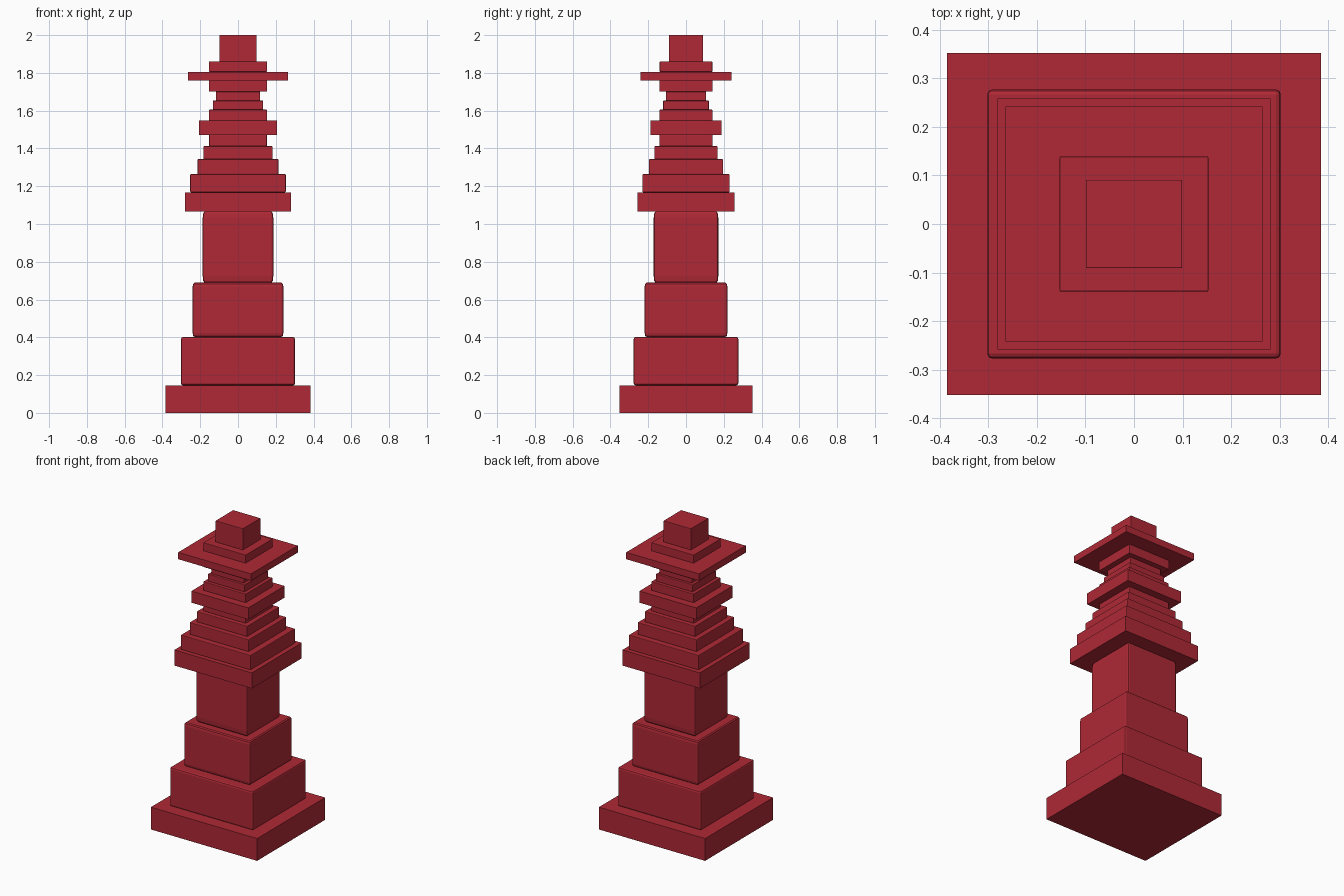
import bpy

if "Cube" in bpy.data.objects:
    bpy.data.objects.remove(bpy.data.objects["Cube"])

red = bpy.data.materials.new("red_stone")
red.diffuse_color = (0.43, 0.022, 0.036, 1)
red.use_nodes = True
red.node_tree.nodes["Principled BSDF"].inputs["Base Color"].default_value = red.diffuse_color


def tier(name, hx, hy, z0, z1, bevel=0.0, stretch=1.0):
    """Rectangular block; stretch makes the edge rounding taller than it is wide."""
    bpy.ops.mesh.primitive_cube_add(size=2, location=(0, 0, (z0 + z1) / 2))
    ob = bpy.context.object
    ob.name = name
    hz = (z1 - z0) / 2 / stretch
    for v in ob.data.vertices:
        v.co = (v.co.x * hx, v.co.y * hy, v.co.z * hz)
    ob.scale.z = stretch
    if bevel:
        m = ob.modifiers.new("soft_edges", "BEVEL")
        m.width = bevel
        m.segments = 2
    ob.data.materials.append(red)


# name, half width, half depth, top height, edge rounding, vertical stretch
tiers = [
    ("plinth", 0.385, 0.352, 0.146, 0, 1),
    ("lower_body", 0.302, 0.277, 0.402, 0.01, 1.2),
    ("middle_body", 0.240, 0.219, 0.689, 0.01, 2),
    ("upper_body", 0.187, 0.171, 1.066, 0.01, 3.5),
    ("main_cornice", 0.281, 0.258, 1.168, 0, 1),
    ("roof_step_1", 0.253, 0.231, 1.264, 0.004, 1),
    ("roof_step_2", 0.214, 0.196, 1.343, 0.004, 1),
    ("roof_step_3", 0.183, 0.167, 1.412, 0.004, 1),
    ("roof_step_4", 0.153, 0.140, 1.471, 0.003, 1),
    ("middle_cornice", 0.206, 0.188, 1.547, 0, 1),
    ("neck_step_1", 0.154, 0.140, 1.605, 0.003, 1),
    ("neck_step_2", 0.133, 0.121, 1.653, 0.003, 1),
    ("neck_step_3", 0.117, 0.107, 1.701, 0.003, 1),
    ("canopy_support", 0.153, 0.140, 1.761, 0, 1),
    ("canopy_slab", 0.264, 0.242, 1.806, 0, 1),
    ("finial_base", 0.153, 0.139, 1.860, 0.002, 1),
    ("finial", 0.099, 0.091, 2.0, 0.002, 1),
]

# Stack the tiers from the ground up
z = 0.0
for name, hx, hy, top, bevel, stretch in tiers:
    tier(name, hx, hy, z, top, bevel, stretch)
    z = top
